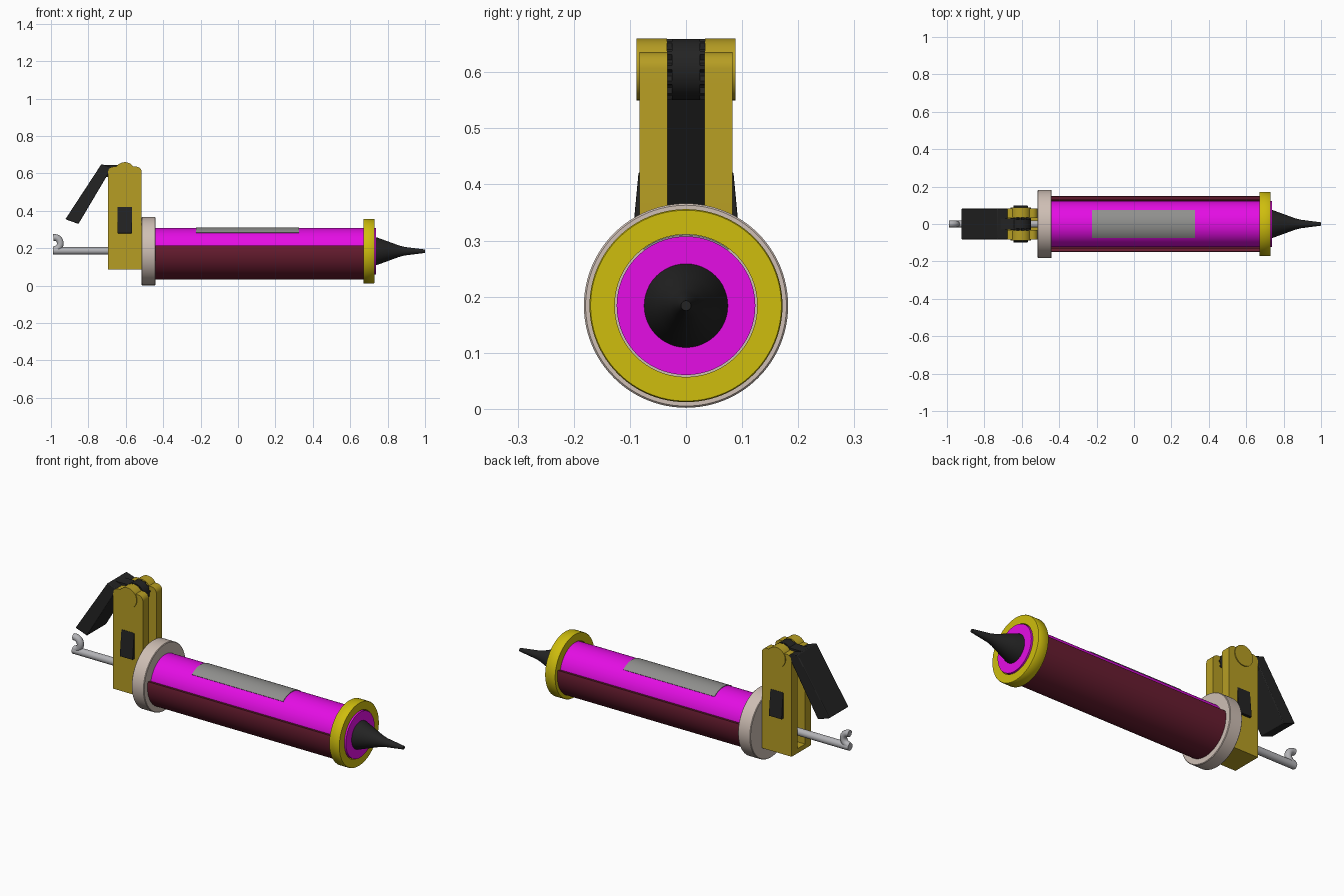
import bpy, bmesh, math
from mathutils import Vector

if "Cube" in bpy.data.objects:
    bpy.data.objects.remove(bpy.data.objects["Cube"])

AXIS = 0.184  # height of the barrel axis


def mat(name, r, g, b):
    m = bpy.data.materials.new(name)
    m.diffuse_color = (r, g, b, 1)
    m.use_nodes = True
    m.node_tree.nodes["Principled BSDF"].inputs["Base Color"].default_value = m.diffuse_color
    return m


MAGENTA = mat("magenta", 0.78, 0.004, 0.78)
YELLOW = mat("bright yellow", 0.62, 0.51, 0.004)
OCHRE = mat("ochre", 0.47, 0.34, 0.017)
BEIGE = mat("beige", 0.62, 0.52, 0.46)
MAROON = mat("maroon", 0.14, 0.012, 0.03)
BLACK = mat("soft black", 0.017, 0.017, 0.017)
GREY = mat("label grey", 0.28, 0.28, 0.27)
STEEL = mat("light steel", 0.45, 0.45, 0.47)


def finish(bm, name, material, smooth=True, bevel=0):
    bmesh.ops.remove_doubles(bm, verts=bm.verts, dist=1e-5)
    bmesh.ops.recalc_face_normals(bm, faces=bm.faces)
    me = bpy.data.meshes.new(name)
    bm.to_mesh(me)
    bm.free()
    ob = bpy.data.objects.new(name, me)
    bpy.context.collection.objects.link(ob)
    me.materials.append(material)
    if bevel:
        b = ob.modifiers.new("bevel", 'BEVEL')
        b.width, b.segments = bevel, 2
    if smooth:
        bpy.ops.object.select_all(action='DESELECT')
        ob.select_set(True)
        bpy.context.view_layer.objects.active = ob
        bpy.ops.object.shade_smooth_by_angle(angle=math.radians(35))
    return ob


def sweep(name, profile, material, a0=0, a1=360, n=96):
    """Turn a closed (x, radius) profile about the barrel axis; angle 90 is up."""
    bm = bmesh.new()
    rings = []
    for i in range(n + 1):
        a = math.radians(a0 + (a1 - a0) * i / n)
        rings.append([bm.verts.new((x, r * math.cos(a), AXIS + r * math.sin(a)))
                      for x, r in profile])
    k = len(profile)
    for p, q in zip(rings, rings[1:]):
        for j in range(k):
            if profile[j][1] == 0 and profile[(j + 1) % k][1] == 0:
                continue
            bm.faces.new((p[j], p[(j + 1) % k], q[(j + 1) % k], q[j]))
    if a1 - a0 < 360:
        bm.faces.new(rings[0])
        bm.faces.new(rings[-1])
    bmesh.ops.dissolve_degenerate(bm, dist=1e-6, edges=bm.edges)
    return finish(bm, name, material)


def pipe_profile(x0, x1, r0, r1):
    return [(x0, r0), (x1, r0), (x1, r1), (x0, r1)]


def slab(name, outline, y0, y1, material, bevel=0):
    """Extrude an (x, z) outline from y0 to y1."""
    bm = bmesh.new()
    f = bm.faces.new([bm.verts.new((x, y0, z)) for x, z in outline])
    ext = bmesh.ops.extrude_face_region(bm, geom=[f])
    bmesh.ops.translate(bm, vec=(0, y1 - y0, 0),
                        verts=[v for v in ext['geom'] if isinstance(v, bmesh.types.BMVert)])
    return finish(bm, name, material, bevel=bevel)


def circle(cx, cz, r, n=48, a0=0, a1=360):
    return [(cx + r * math.cos(math.radians(a0 + (a1 - a0) * i / n)),
             cz + r * math.sin(math.radians(a0 + (a1 - a0) * i / n))) for i in range(n)]


def tube(name, points, radius, material):
    cu = bpy.data.curves.new(name, 'CURVE')
    cu.dimensions = '3D'
    cu.bevel_depth, cu.bevel_resolution, cu.use_fill_caps = radius, 6, True
    sp = cu.splines.new('POLY')
    sp.points.add(len(points) - 1)
    for p, c in zip(sp.points, points):
        p.co = (*c, 1)
    ob = bpy.data.objects.new(name, cu)
    bpy.context.collection.objects.link(ob)
    cu.materials.append(material)
    sp.use_smooth = True
    return ob


# barrel: end caps, half-pipe cradle, cartridge, label and nozzle
sweep("rear_cap", [(-0.515, 0), (-0.515, 0.179), (-0.512, 0.182), (-0.443, 0.182),
                   (-0.44, 0.179), (-0.44, 0)], BEIGE)
sweep("front_ring", [(0.67, 0.127), (0.67, 0.17), (0.673, 0.172), (0.727, 0.172),
                     (0.73, 0.17), (0.73, 0.127)], YELLOW)
sweep("cradle", pipe_profile(-0.445, 0.675, 0.13, 0.151), MAROON, -192, 12)
sweep("cartridge", [(-0.445, 0), (-0.445, 0.1235), (0.737, 0.1235), (0.737, 0)], MAGENTA)
sweep("label", pipe_profile(-0.225, 0.325, 0.121, 0.1265), GREY, 53, 127, 24)
sweep("nozzle", [(0.73, 0), (0.73, 0.076), (0.745, 0.073), (0.80, 0.053), (0.86, 0.031),
                 (0.89, 0.023), (1.0, 0.009), (1.0, 0)], BLACK, n=48)

# handle: two side plates with rounded tops, joined by a floor
r = 0.03
plate = [(-0.695, 0.085), (-0.515, 0.085)]
plate += circle(-0.515 - r, 0.636 - r, r, 8, 0, 90) + [(-0.515 - r, 0.636)]
plate += circle(-0.695 + r, 0.636 - r, r, 8, 90, 180) + [(-0.695, 0.636 - r)]
for side, s in (("left", 1), ("right", -1)):
    slab("handle_plate_" + side, plate, s * 0.033, s * 0.083, OCHRE)
    slab("pivot_boss_" + side, circle(-0.605, 0.605, 0.055), s * 0.034, s * 0.088, OCHRE)
    # toothed wheel beside the pivot
    teeth = []
    for i in range(48):
        a = math.tau * i / 48
        rad = 0.054 if i % 4 < 2 else 0.045
        teeth.append((-0.605 + rad * math.cos(a), 0.605 + rad * math.sin(a)))
    slab("pivot_teeth_" + side, teeth, s * 0.024, s * 0.0335, BLACK)
    # wedge-shaped side catch
    bm = bmesh.new()
    lo, hi = s * 0.098, s * 0.0845
    v = [bm.verts.new(c) for x in (-0.645, -0.567) for c in
         ((x, s * 0.08, 0.28), (x, lo, 0.28), (x, hi, 0.422), (x, s * 0.08, 0.422))]
    bm.faces.new(v[:4])
    bm.faces.new(v[4:])
    for i in range(4):
        j = (i + 1) % 4
        bm.faces.new((v[i], v[j], v[j + 4], v[i + 4]))
    finish(bm, "side_catch_" + side, BLACK, False, 0.003)
slab("handle_floor", [(-0.695, 0.085), (-0.515, 0.085), (-0.515, 0.11), (-0.695, 0.11)],
     -0.034, 0.034, OCHRE)
slab("pivot_drum", circle(-0.605, 0.605, 0.0545), -0.025, 0.025, BLACK)

# trigger lever and its hinge arm
slab("trigger", [(-0.73, 0.65), (-0.674, 0.632), (-0.853, 0.33), (-0.923, 0.355)],
     -0.083, 0.083, BLACK, 0.004)
slab("trigger_arm", [(-0.73, 0.645), (-0.605, 0.645), (-0.605, 0.58), (-0.71, 0.58)],
     -0.03, 0.03, BLACK)

# plunger rod with an open hook at its end
tube("plunger_rod", [(-0.99, 0, 0.186), (-0.44, 0, 0.186)], 0.02, STEEL)
hook = [(-0.982, 0, 0.192)]
hook += [(-0.982 + 0.032 * math.cos(math.radians(a)), 0, 0.226 + 0.032 * math.sin(math.radians(a)))
         for a in range(-80, 106, 15)]
tube("rod_hook", hook, 0.018, STEEL)
